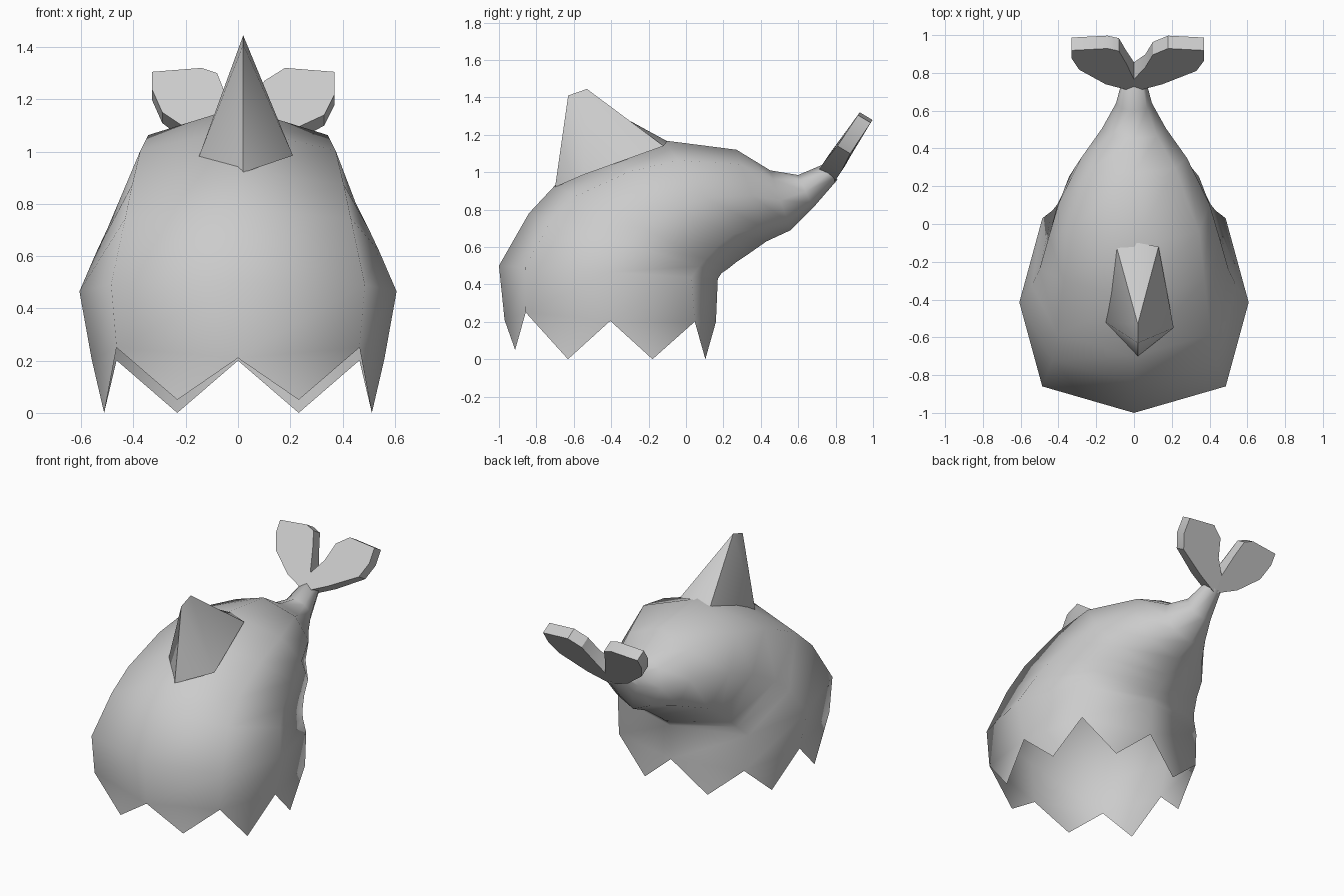
import bpy, bmesh
from mathutils import Vector

if "Cube" in bpy.data.objects:
    bpy.data.objects.remove(bpy.data.objects["Cube"])


def make(name, verts, faces, angle):
    bm = bmesh.new()
    vs = [bm.verts.new(v) for v in verts]
    for f in faces:
        bm.faces.new([vs[i] for i in f])
    bmesh.ops.recalc_face_normals(bm, faces=bm.faces)
    mesh = bpy.data.meshes.new(name)
    bm.to_mesh(mesh)
    bm.free()
    ob = bpy.data.objects.new(name, mesh)
    bpy.context.collection.objects.link(ob)
    bpy.ops.object.select_all(action='DESELECT')
    ob.select_set(True)
    bpy.context.view_layer.objects.active = ob
    bpy.ops.object.shade_smooth_by_angle(angle=angle)
    return ob


# Body rings (octagons), fanning from the hem round to the tail:
# front/top (y, z), back/bottom (y, z), half width, corner factors (across, along)
rings = [
    ((-0.97, 0.21), (0.16, 0.20), 0.56, 0.83, 0.80),
    ((-1.00, 0.50), (0.17, 0.43), 0.607, 0.80, 0.76),
    ((-0.84, 0.78), (0.19, 0.46), 0.54, 0.80, 0.77),
    ((-0.70, 0.93), (0.22, 0.48), 0.50, 0.81, 0.75),
    ((-0.40, 1.09), (0.27, 0.52), 0.45, 0.83, 0.70),
    ((-0.12, 1.17), (0.33, 0.56), 0.40, 0.86, 0.65),
    ((0.27, 1.12), (0.43, 0.63), 0.28, 0.78, 0.68),
    ((0.45, 1.01), (0.56, 0.69), 0.17, 0.72, 0.70),
    ((0.60, 0.985), (0.68, 0.81), 0.095, 0.72, 0.70),
    ((0.73, 1.04), (0.81, 0.96), 0.06, 0.72, 0.70),
]
verts, loops = [], []
for f, b, hw, kx, kr in rings:
    c = Vector((0, (f[0] + b[0]) / 2, (f[1] + b[1]) / 2))
    r = Vector((0, (f[0] - b[0]) / 2, (f[1] - b[1]) / 2))
    octo = [(0, 1), (kx, kr), (1, 0), (kx, -kr), (0, -1), (-kx, -kr), (-1, 0), (-kx, kr)]
    loops.append(range(len(verts), len(verts) + 8))
    verts += [c + r * t + Vector((hw * s, 0, 0)) for s, t in octo]
for i in (1, 7):  # tucked front corners of the hem
    verts[i].z = 0.25

faces = [(lo[i], lo[(i + 1) % 8], hi[(i + 1) % 8], hi[i])
         for lo, hi in zip(loops, loops[1:]) for i in range(8)]
faces.append(tuple(loops[-1]))

# Zigzag hem: one pointed tooth hanging below each side of the octagon
for i in range(8):
    j = (i + 1) % 8
    m = (verts[i] + verts[j]) / 2
    m.z = 0.05 if i in (0, 7) else 0.0
    verts.append(m)
    faces.append((i, len(verts) - 1, j))
make("body_cloth", verts, faces, 1.3)

# Dorsal fin: ridge of three points with a splayed base
fin = [(0.02, -0.63, 1.41), (0.02, -0.53, 1.445), (0.02, -0.31, 1.28),
       (0.02, -0.70, 0.92), (0.21, -0.55, 0.985), (0.13, -0.12, 1.14),
       (0.02, -0.10, 1.165), (-0.09, -0.13, 1.14), (-0.15, -0.52, 0.98)]
fin_faces = [(0, 3, 4), (0, 4, 1), (1, 4, 5), (1, 5, 2), (2, 5, 6),
             (2, 6, 7), (1, 2, 7), (1, 7, 8), (0, 1, 8), (0, 8, 3)]
make("dorsal_fin", fin, fin_faces, 1.0)

# Tail flukes: tilted slabs from outlines (x, z), thicker at the root,
# the left one a little narrower
right = [(0.0, 0.97), (0.0, 1.07), (0.06, 1.15), (0.10, 1.25), (0.18, 1.30),
         (0.37, 1.285), (0.37, 1.20), (0.33, 1.12), (0.15, 1.03)]
left = [(0.0, 0.97), (0.0, 1.07), (-0.045, 1.19), (-0.08, 1.28), (-0.14, 1.30),
        (-0.33, 1.285), (-0.33, 1.22), (-0.29, 1.13), (-0.15, 1.03)]
for name, outline in (("right_fluke", right), ("left_fluke", left)):
    n = len(outline)
    pts = []
    for s in (-1, 1):
        for x, z in outline:
            y = 0.765 + (z - 1.0) * 0.66
            t = 0.045 if z < 1.1 else 0.034
            pts.append((x, y + s * t, z - s * t * 0.6))
    quads = [(i, (i + 1) % n, n + (i + 1) % n, n + i) for i in range(n)]
    make(name, pts, quads + [tuple(range(n)), tuple(range(n, 2 * n))], 0.5)
